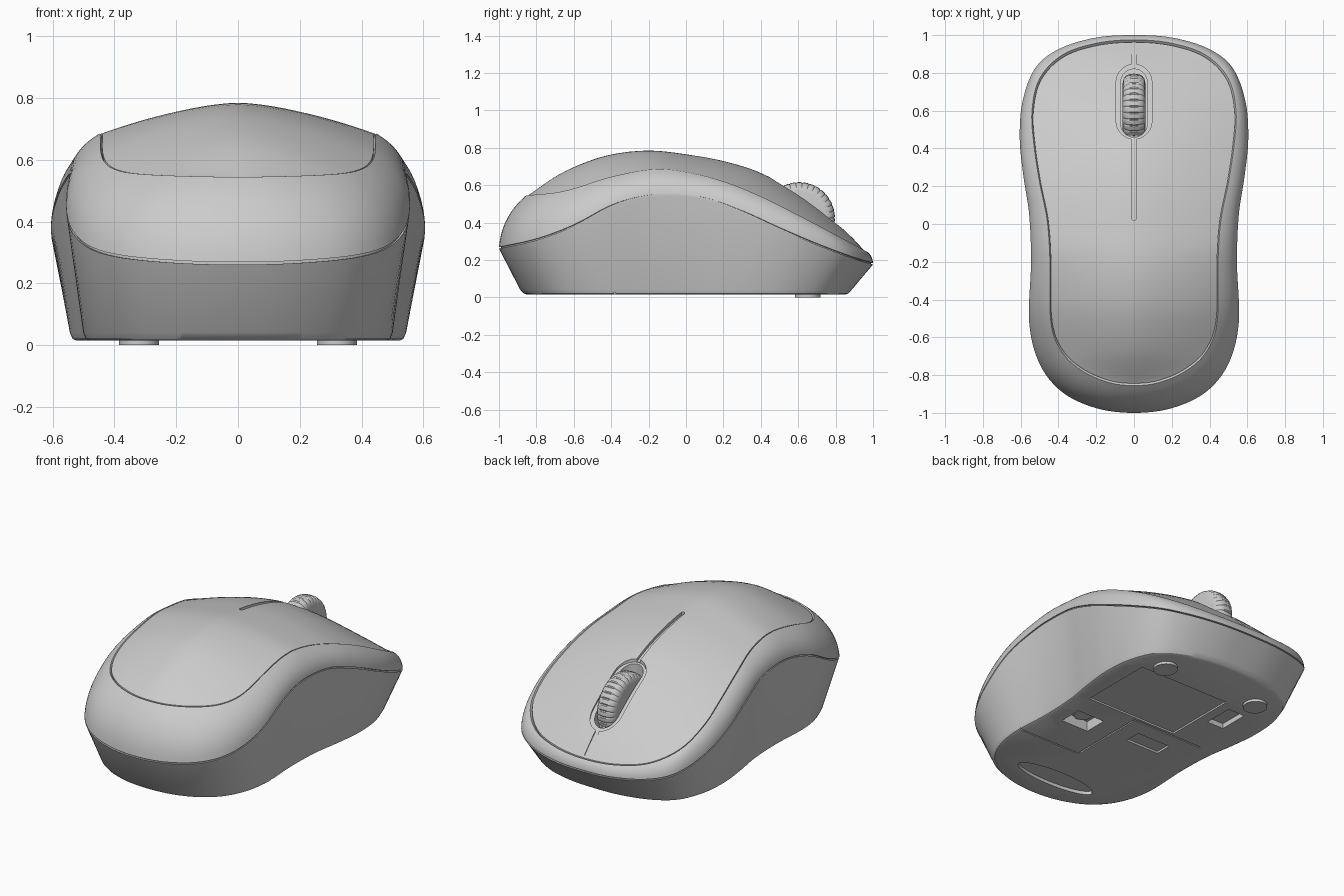
import bpy, bmesh, math
from mathutils import Vector

if "Cube" in bpy.data.objects:
    bpy.data.objects.remove(bpy.data.objects["Cube"])

grey = bpy.data.materials.new("mid grey")
grey.use_nodes = True
grey.diffuse_color = (0.6, 0.6, 0.6, 1)
grey.node_tree.nodes["Principled BSDF"].inputs["Base Color"].default_value = (0.6, 0.6, 0.6, 1)


def height(pts):
    """Smooth height function through (y, z) points."""
    def slope(i):
        a, b = pts[max(i - 1, 0)], pts[min(i + 1, len(pts) - 1)]
        return (b[1] - a[1]) / (b[0] - a[0])

    def f(y):
        y = min(max(y, pts[0][0]), pts[-1][0])
        i = next(k for k in range(len(pts) - 1) if y <= pts[k + 1][0])
        (a, za), (b, zb) = pts[i], pts[i + 1]
        w, t = b - a, (y - a) / (b - a)
        s = t * t * (3 - 2 * t)
        return (za * (1 - s) + zb * s + w * t * (1 - t) *
                (slope(i) * (1 - t) - slope(i + 1) * t))
    return f


def outline(pts, steps=6):
    """Smooth half outline from tail to nose, square to the centre line."""
    p = [Vector(q) for q in pts]
    p = [Vector((-p[1].x, p[1].y))] + p + [Vector((-p[-2].x, p[-2].y))]
    out = []
    for a, b, c, d in zip(p, p[1:], p[2:], p[3:]):
        for k in range(steps):
            t = k / steps
            out.append(0.5 * (2 * b + (c - a) * t + (2 * a - 5 * b + 4 * c - d) * t * t
                              + (3 * b - a - 3 * c + d) * t ** 3))
    return out + [p[-2]]


def finish(name, bm):
    """Weld, face outwards and link as an object."""
    bmesh.ops.remove_doubles(bm, verts=bm.verts, dist=1e-5)
    bmesh.ops.recalc_face_normals(bm, faces=bm.faces)
    if bm.calc_volume(signed=True) < 0:
        bmesh.ops.reverse_faces(bm, faces=bm.faces)
    me = bpy.data.meshes.new(name)
    bm.to_mesh(me)
    bm.free()
    ob = bpy.data.objects.new(name, me)
    bpy.context.collection.objects.link(ob)
    me.materials.append(grey)
    return ob


def shade(ob):
    bpy.ops.object.select_all(action='DESELECT')
    ob.select_set(True)
    bpy.context.view_layer.objects.active = ob
    bpy.ops.object.shade_smooth_by_angle(angle=math.radians(30))


def skin(bm, rows, closed):
    """Quads between consecutive rows of points."""
    vs = [[bm.verts.new(p) for p in r] for r in rows]
    n = len(vs[0])
    for a, b in zip(vs, vs[1:]):
        for j in range(n if closed else n - 1):
            k = (j + 1) % n
            bm.faces.new((a[j], a[k], b[k], b[j]))
    return vs


# Guide lines: widest seam, edge of the top cover, spine
seam_z = height([(-1, .265), (-.8, .31), (-.6, .385), (-.4, .49), (-.25, .535), (-.1, .55),
                 (.1, .53), (.3, .46), (.5, .37), (.7, .285), (.9, .21), (1, .18)])
edge_z = height([(-.855, .545), (-.7, .56), (-.6, .582), (-.4, .645), (-.17, .685), (0, .67),
                 (.2, .62), (.4, .54), (.6, .44), (.8, .335), (.975, .24)])
spine_z = height([(-.855, .545), (-.7, .65), (-.55, .72), (-.4, .765), (-.2, .785), (0, .765),
                  (.2, .73), (.4, .668), (.6, .56), (.8, .41), (.9, .32), (.975, .24)])
seam = outline([(0, -1), (.2, -.975), (.38, -.89), (.5, -.74), (.555, -.52), (.545, -.2),
                (.555, .05), (.585, .25), (.605, .45), (.59, .65), (.52, .83), (.39, .93),
                (.2, .987), (0, 1)])
edge = outline([(0, -.855), (.13, -.84), (.27, -.78), (.38, -.68), (.44, -.52), (.445, -.2),
                (.46, .02), (.5, .22), (.53, .42), (.54, .6), (.5, .77), (.38, .895),
                (.2, .957), (0, .975)])


def ring(half):
    return half + [Vector((-p.x, p.y, p.z)) for p in half[-2:0:-1]]


def flat_ring(sx, sy, z):
    return ring([Vector((p.x * sx, p.y * sy, z)) for p in seam])


def line_ring(line, z, s, dz):
    return ring([Vector((p.x * s, p.y * s, z(p.y) + dz)) for p in line])


def flank_ring(t):
    """Rounded band from the seam up to the cover edge."""
    pts = []
    for s, e in zip(seam, edge):
        a = Vector((s.x, s.y, seam_z(s.y) + .004))
        c = Vector((e.x, e.y, edge_z(e.y)))
        m = Vector((*(s * .9 + e * .1), a.z * .4 + c.z * .6))
        pts.append(a * (1 - t) ** 2 + m * 2 * t * (1 - t) + c * t * t)
    return ring(pts)


# Body shell: base wall, seam groove, flank, cover groove, domed cover
INSET, K = .987, 24
bm = bmesh.new()
rings = [flat_ring(.865, .85, .015), flat_ring(.885, .868, .021), flat_ring(.9, .887, .042)]
rings += [line_ring(seam, seam_z, s, dz) for s, dz in ((1, -.004), (.988, -.004), (.988, .004))]
rings += [flank_ring(k / 10) for k in range(11)]
rings += [line_ring(edge, edge_z, INSET, dz) for dz in (-.01, 0)]
bm.faces.new(skin(bm, rings, True)[0])
rows = []
for p in edge:
    lo, hi = edge_z(p.y), spine_z(p.y)
    fr = [1 - 2 * j / K for j in range(K + 1)]
    rows.append([(p.x * INSET * f, p.y * INSET, lo + (hi - lo) * (1 - abs(f) ** 1.6)) for f in fr])
skin(bm, rows, False)
body = finish("body_shell", bm)


def volume(me):
    bm = bmesh.new()
    bm.from_mesh(me)
    v = bm.calc_volume(signed=True)
    bm.free()
    return v


def cut(name, bm):
    """Carve the cutter from the body, keeping the first solver result that is sound."""
    cutter = finish(name, bm)
    before = volume(body.data)
    for solver in ('EXACT', 'MANIFOLD', 'FLOAT'):
        mod = body.modifiers.new(name, 'BOOLEAN')
        mod.operation, mod.solver, mod.object = 'DIFFERENCE', solver, cutter
        deps = bpy.context.evaluated_depsgraph_get()
        me = bpy.data.meshes.new_from_object(body.evaluated_get(deps))
        body.modifiers.remove(mod)
        if before * .95 < volume(me) < before:
            body.data = me
            break
    bpy.data.objects.remove(cutter)


def slot(name, y0, y1, w, depth, n=28):
    """Round-ended slot that follows the spine."""
    bm = bmesh.new()
    rows = []
    for k in range(n + 1):
        y = (y0 + y1) / 2 - (y1 - y0) / 2 * math.cos(math.pi * k / n)
        d = max(0, w - min(y - y0, y1 - y))
        x = max(math.sqrt(max(w * w - d * d, 0)), w * .12)
        b, t = spine_z(y) - depth, spine_z(y) + .1
        rows.append([(x, y, b), (x, y, t), (-x, y, t), (-x, y, b)])
    vs = skin(bm, rows, True)
    bm.faces.new(vs[0])
    bm.faces.new(vs[-1])
    cut(name, bm)


def pocket(name, x0, x1, y0, y1, depth):
    """Rectangular recess in the underside."""
    bm = bmesh.new()
    for v in bmesh.ops.create_cube(bm, size=1)["verts"]:
        v.co = ((x0 + x1) / 2 + v.co.x * (x1 - x0), (y0 + y1) / 2 + v.co.y * (y1 - y0),
                .015 + depth * 2 * v.co.z)
    cut(name, bm)


def disc(x, y, rx, ry, z0, z1):
    bm = bmesh.new()
    made = bmesh.ops.create_cone(bm, cap_ends=True, segments=40, radius1=1, radius2=1, depth=1)
    for v in made["verts"]:
        v.co = (x + v.co.x * rx, y + v.co.y * ry, (z0 + z1) / 2 + v.co.z * (z1 - z0))
    return bm


# Button split, wheel opening, underside recesses and battery door lines
slot("button_split", .02, .5, .012, .02)
slot("nose_split", .8, .962, .012, .02)
slot("wheel_rim", .45, .845, .095, .025)
slot("wheel_well", .46, .82, .07, .2)
G = .004
pocket("label_recess", -.18, .42, .12, .57, .01)
pocket("sensor_recess", .2, .38, -.16, -.02, .06)
pocket("switch_recess", -.35, -.24, .34, .52, .03)
pocket("finger_grip", -.25, -.03, -.1, 0, .012)
pocket("door_line_rear", .08, .6, -.38 - G, -.38 + G, .01)
pocket("door_line_side", .08 - G, .08 + G, -.37, .09, .01)
pocket("door_line_front", -.39, .09, .1 - G, .1 + G, .01)
cut("rear_grip", disc(0, -.67, .26, .07, -.02, .035))
shade(body)

# Sensor lens and front feet
for name, bm in (("sensor_lens", disc(.29, -.09, .05, .05, .05, .08)),
                 ("left_foot", disc(.32, .65, .065, .068, 0, .02)),
                 ("right_foot", disc(-.32, .65, .065, .068, 0, .02))):
    shade(finish(name, bm))

# Scroll wheel with a ribbed, rounded tread
bm = bmesh.new()
RIBS, STEPS = 34, 6
profile = [(-.06, .03), (-.06, .14), (-.055, .165), (-.042, .181), (-.022, .189), (0, .191)]
profile += [(-x, r) for x, r in profile[-2::-1]]
cols = []
for k in range(RIBS * STEPS + 1):
    a = 2 * math.pi * k / (RIBS * STEPS)
    dip = .004 if k % STEPS == 0 else 0
    radii = [(x, r - dip * (r > .15)) for x, r in profile]
    cols.append([(x, .605 + math.cos(a) * r, .425 + math.sin(a) * r) for x, r in radii])
vs = skin(bm, cols, False)
for i in (0, -1):
    bm.faces.new([c[i] for c in vs[:-1]])
shade(finish("scroll_wheel", bm))
